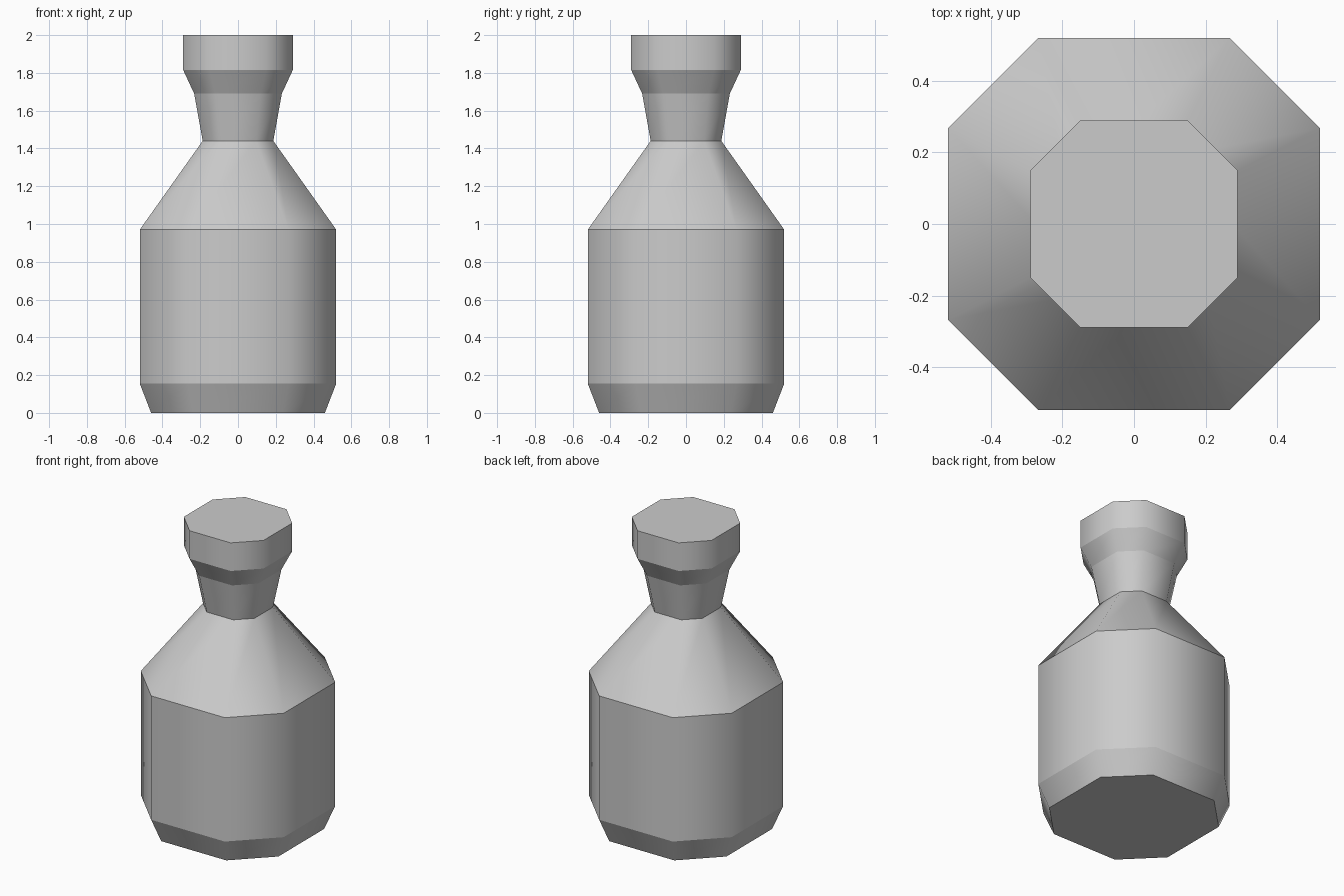
import bpy
import bmesh

if "Cube" in bpy.data.objects:
    bpy.data.objects.remove(bpy.data.objects["Cube"])

# Profile from base to top: (half width, height)
PROFILE = [(0.46, 0.0), (0.52, 0.155), (0.52, 0.97), (0.187, 1.44),
           (0.232, 1.69), (0.29, 1.815), (0.29, 2.0)]
FLAT = 0.515  # half length of each straight side relative to half width


def octagon_ring(bm, r, z):
    """Square cross-section with cut corners, counter-clockwise."""
    f = r * FLAT
    pts = [(r, -f), (r, f), (f, r), (-f, r), (-r, f), (-r, -f), (-f, -r), (f, -r)]
    return [bm.verts.new((x, y, z)) for x, y in pts]


def loft(name, profile):
    bm = bmesh.new()
    rings = [octagon_ring(bm, r, z) for r, z in profile]
    # Side bands, smooth around the octagon
    for low, high in zip(rings, rings[1:]):
        for i in range(8):
            j = (i + 1) % 8
            bm.faces.new((low[i], low[j], high[j], high[i])).smooth = True
    # Flat base and top
    bm.faces.new(rings[0][::-1])
    bm.faces.new(rings[-1])
    # Crisp horizontal edges between bands
    for e in bm.edges:
        e.smooth = abs(e.verts[0].co.z - e.verts[1].co.z) > 1e-4
    mesh = bpy.data.meshes.new(name)
    bm.to_mesh(mesh)
    bm.free()
    obj = bpy.data.objects.new(name, mesh)
    bpy.context.collection.objects.link(obj)
    return obj


# Closed bottle: body, shoulder, neck and stopper in one surface
loft("bottle", PROFILE)
